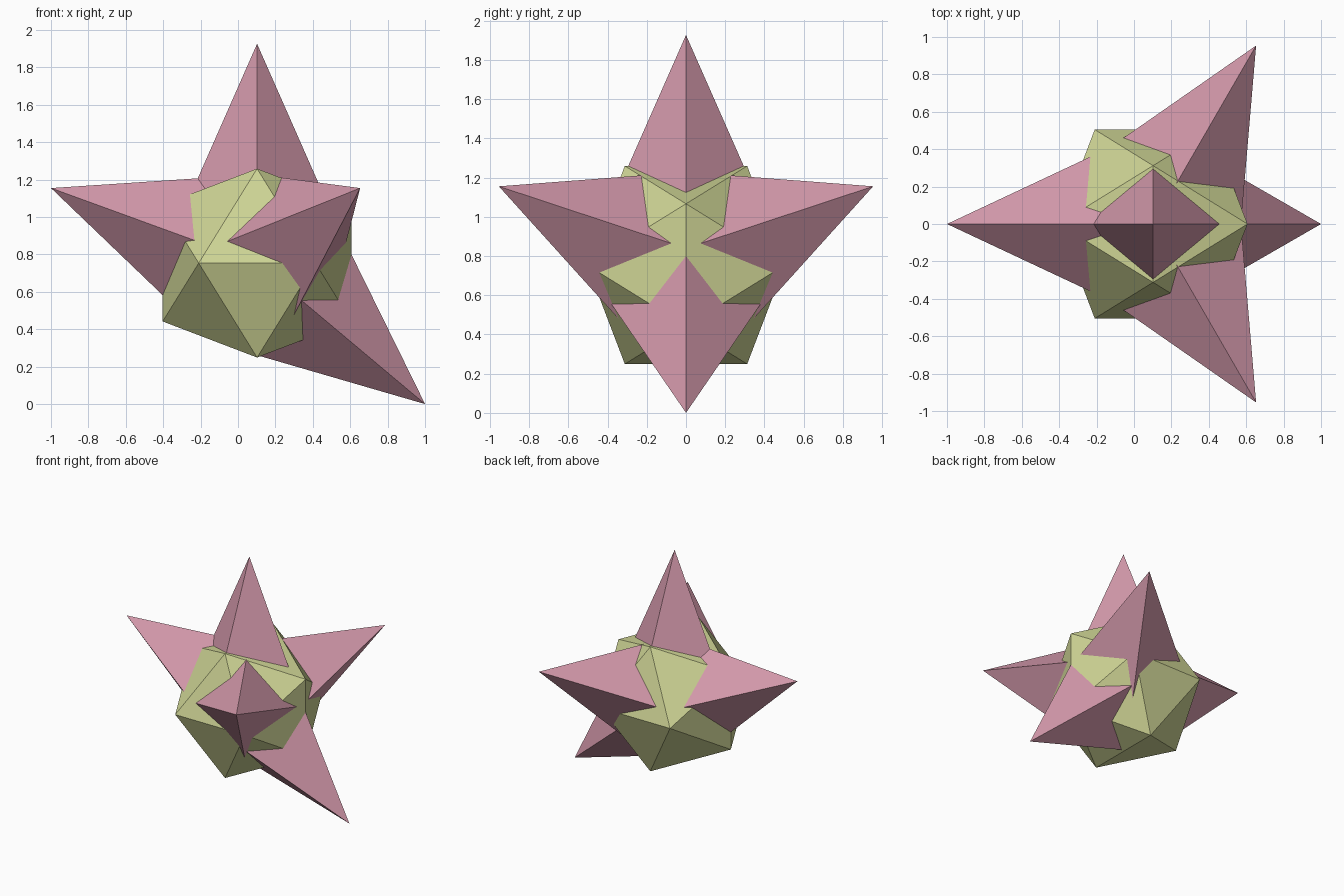
import bpy
import bmesh
from math import radians, sin, cos
from mathutils import Matrix, Vector

cube = bpy.data.objects.get("Cube")
if cube:
    bpy.data.objects.remove(cube)

REACH = 1.1725                       # core centre to spike tip
CENTRE = Vector((0.102, 0, 0.754))
SLOPE = 0.441                        # spike corner radius per unit of depth
DEPTH = 0.9


def material(name, colour):
    mat = bpy.data.materials.new(name)
    mat.use_nodes = True
    mat.diffuse_color = (*colour, 1)
    mat.node_tree.nodes["Principled BSDF"].inputs["Base Color"].default_value = (*colour, 1)
    return mat


def add_object(name, bm, mat):
    bmesh.ops.recalc_face_normals(bm, faces=bm.faces)
    mesh = bpy.data.meshes.new(name)
    bm.to_mesh(mesh)
    bm.free()
    mesh.materials.append(mat)
    obj = bpy.data.objects.new(name, mesh)
    bpy.context.collection.objects.link(obj)
    return obj


olive = material("pale olive", (0.62, 0.66, 0.30))
pink = material("dusty pink", (0.66, 0.32, 0.41))

# Icosahedral core: corners of three crossed golden rectangles
bm = bmesh.new()
short = 0.312
long = short * (1 + 5 ** 0.5) / 2
for s in (-short, short):
    for t in (-long, long):
        for corner in ((0, s, t), (s, t, 0), (t, 0, s)):
            bm.verts.new(corner)
bmesh.ops.convex_hull(bm, input=bm.verts)
core = add_object("core", bm, olive)
core.location = CENTRE


# Four-sided spikes, each with corners above, below and to both sides
def spike(name, azimuth, elevation):
    bm = bmesh.new()
    bmesh.ops.create_cone(bm, cap_ends=True, segments=4, radius1=SLOPE * DEPTH,
                          radius2=0, depth=DEPTH)
    bmesh.ops.remove_doubles(bm, verts=bm.verts, dist=1e-5)
    # Align one corner with the x axis whatever the starting angle
    foot = min(bm.verts, key=lambda v: v.co.z).co
    turn = Matrix.Rotation(-Vector((1, 0)).angle_signed(Vector((foot.x, -foot.y))), 4, "Z")
    lift = Matrix.Translation((0, 0, REACH - DEPTH / 2))
    tilt = Matrix.Rotation(radians(90 - elevation), 4, "Y")
    aim = Matrix.Rotation(radians(azimuth), 4, "Z")
    bm.transform(aim @ tilt @ lift @ turn)
    add_object(name, bm, pink).location = CENTRE


spike("top_spike", 0, 90)
spike("right_spike", 180, 20)
spike("front_spike", -60, 20)
spike("back_spike", 60, 20)
spike("lower_left_spike", 0, -40)
